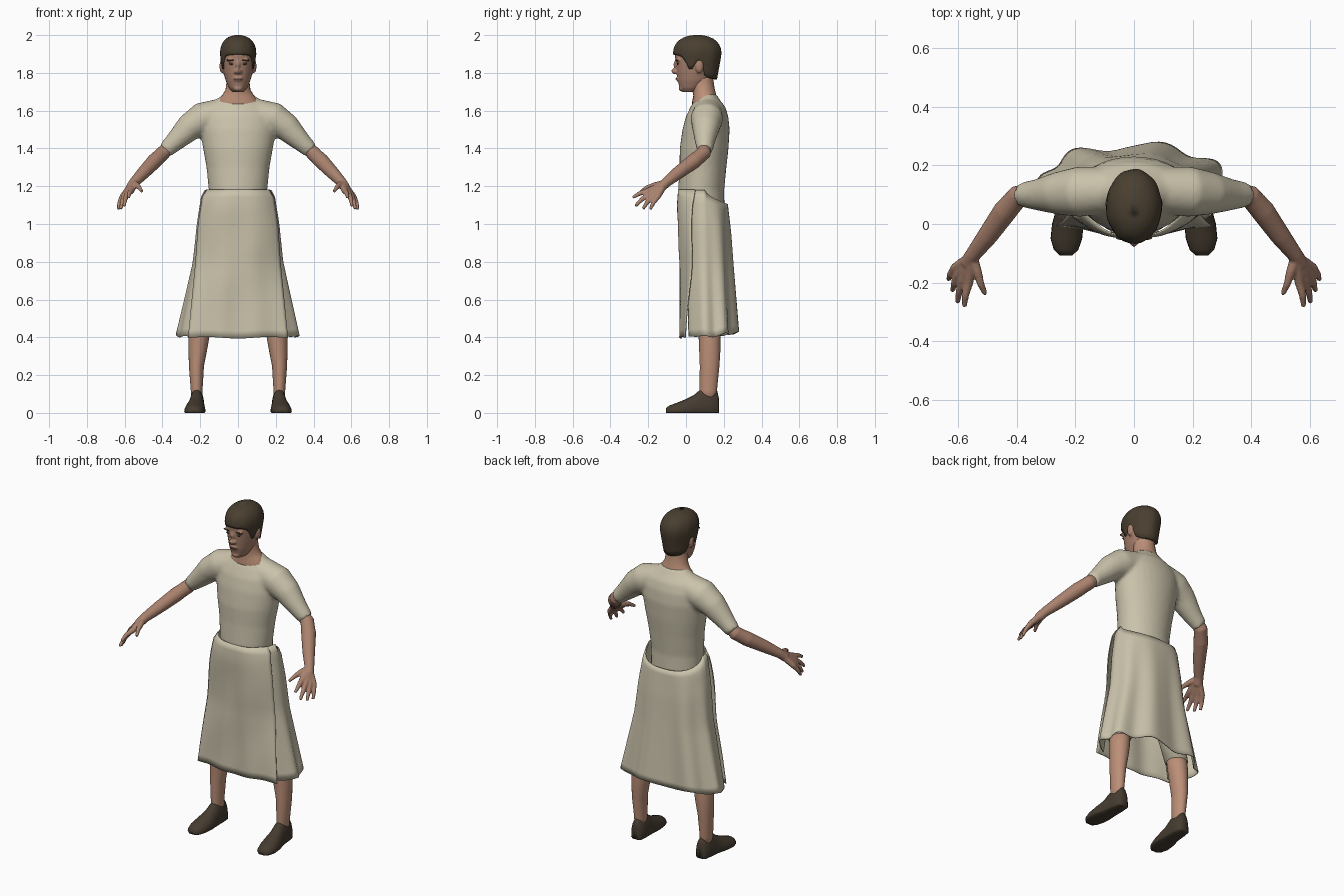
import bpy, bmesh, math
from mathutils import Vector

if "Cube" in bpy.data.objects:
    bpy.data.objects.remove(bpy.data.objects["Cube"])

TAU = 2 * math.pi


def material(name, rgb):
    m = bpy.data.materials.new(name)
    m.diffuse_color = (*rgb, 1)
    m.use_nodes = True
    m.node_tree.nodes["Principled BSDF"].inputs["Base Color"].default_value = m.diffuse_color
    return m


CLOTH = material("cream_cloth", (0.59, 0.54, 0.405))
SKIN = material("skin", (0.50, 0.275, 0.185))
TAN = material("tanned_skin", (0.40, 0.222, 0.155))
HAIR = material("dark_hair", (0.068, 0.05, 0.03))
LEATHER = material("shoe_leather", (0.06, 0.045, 0.03))
LIPS = material("lips", (0.22, 0.09, 0.065))


def interp(table, t):
    """Linear lookup in a list of (key, value) with rising keys."""
    for (a, p), (b, q) in zip(table, table[1:]):
        if t <= b:
            return p + (q - p) * max(0, (t - a) / (b - a))
    return table[-1][1]


def finish(name, bm, mat, mirror=False, voxel=0, smooth=0, thick=0, subdiv=0):
    bmesh.ops.recalc_face_normals(bm, faces=bm.faces)
    me = bpy.data.meshes.new(name)
    bm.to_mesh(me)
    bm.free()
    me.materials.append(mat)
    me.shade_smooth()
    ob = bpy.data.objects.new(name, me)
    bpy.context.collection.objects.link(ob)
    if voxel:
        r = ob.modifiers.new("blend", 'REMESH')
        r.mode, r.voxel_size, r.use_smooth_shade = 'VOXEL', voxel, True
    if smooth:
        s = ob.modifiers.new("soften", 'SMOOTH')
        s.factor, s.iterations = 0.5, smooth
    if subdiv:
        ob.modifiers.new("round", 'SUBSURF').levels = subdiv
    if thick:
        ob.modifiers.new("thickness", 'SOLIDIFY').thickness = thick
    if mirror:
        ob.modifiers.new("mirror", 'MIRROR').use_mirror_merge = False
    return ob


def bridge(bm, rings, closed=True, caps=True):
    """Skin a list of point rings."""
    vs = [[bm.verts.new(p) for p in ring] for ring in rings]
    n = len(vs[0])
    for r, s in zip(vs, vs[1:]):
        for i in range(n if closed else n - 1):
            j = (i + 1) % n
            bm.faces.new((r[i], r[j], s[j], s[i]))
    if caps:
        bm.faces.new(vs[0])
        bm.faces.new(vs[-1])


def column(bm, rows, n=24):
    """Stacked ellipses, rows of (z, cx, cy, rx, ry)."""
    bridge(bm, [[(cx + rx * math.cos(TAU * i / n), cy + ry * math.sin(TAU * i / n), z)
                 for i in range(n)] for z, cx, cy, rx, ry in rows])


def tube(bm, pts, n=14):
    """Round limb through points (x, y, z, radius)."""
    c = [Vector(p[:3]) for p in pts]
    rings = []
    for k, p in enumerate(pts):
        q = (c[min(k + 1, len(c) - 1)] - c[max(k - 1, 0)]).to_track_quat('Z', 'Y')
        rings.append([c[k] + q @ Vector((p[3] * math.cos(TAU * i / n),
                                         p[3] * math.sin(TAU * i / n), 0)) for i in range(n)])
    bridge(bm, rings)


def ball(bm, centre, size):
    vs = bmesh.ops.create_uvsphere(bm, u_segments=14, v_segments=8, radius=1)["verts"]
    for v in vs:
        v.co = Vector([c + s * k for c, s, k in zip(centre, size, v.co)])


# Shirt: torso and sleeves blended together
bm = bmesh.new()
column(bm, [(1.04, 0, .09, .15, .115), (1.18, 0, .08, .155, .122), (1.30, 0, .09, .167, .124),
            (1.40, 0, .096, .185, .129), (1.50, 0, .106, .20, .125), (1.57, 0, .112, .20, .112),
            (1.62, 0, .116, .165, .092), (1.66, 0, .112, .115, .065), (1.688, 0, .11, .075, .05)], 32)
for s in (-1, 1):
    tube(bm, [(s * x, y, z, r) for x, y, z, r in
              [(.09, .115, 1.585, .08), (.19, .11, 1.558, .086), (.26, .105, 1.51, .073),
               (.33, .10, 1.44, .054), (.386, .10, 1.388, .041)]], 20)
finish("shirt", bm, CLOTH, voxel=0.011, smooth=4)

# Neck with flared base
bm = bmesh.new()
column(bm, [(1.60, 0, .105, .11, .072), (1.65, 0, .10, .112, .067), (1.68, 0, .10, .085, .061),
            (1.71, 0, .093, .066, .06), (1.76, 0, .085, .06, .06), (1.82, 0, .085, .058, .06)])
finish("neck", bm, SKIN)

# Head with nose, ears and chin
bm = bmesh.new()
column(bm, [(1.698, 0, .02, .028, .036), (1.72, 0, .028, .048, .062), (1.76, 0, .045, .066, .09),
            (1.80, 0, .055, .077, .105), (1.85, 0, .06, .085, .115), (1.90, 0, .06, .087, .12),
            (1.95, 0, .062, .075, .105), (1.98, 0, .065, .04, .06)])
tube(bm, [(0, -.046, 1.875, .009), (0, -.058, 1.84, .011), (0, -.066, 1.812, .014),
          (0, -.056, 1.797, .012)], 10)
ball(bm, (0, -.044, 1.768), (.026, .010, .011))
ball(bm, (0, -.022, 1.718), (.026, .018, .016))
for s in (-1, 1):
    ball(bm, (s * .086, .07, 1.835), (.012, .022, .036))
    ball(bm, (s * .012, -.054, 1.805), (.010, .012, .009))
    ball(bm, (s * .035, -.043, 1.868), (.028, .010, .009))
finish("head", bm, TAN, voxel=0.006, smooth=2)

# Brows, eyes and mouth
for name, mat, centre, size in [("brow", HAIR, (.037, -.047, 1.867), (.025, .008, .0055)),
                                ("eye", HAIR, (.034, -.044, 1.848), (.014, .005, .0055))]:
    bm = bmesh.new()
    ball(bm, centre, size)
    finish(name, bm, mat, mirror=True)
bm = bmesh.new()
ball(bm, (0, -.049, 1.768), (.023, .007, .004))
finish("mouth", bm, LIPS)

# Hair cap: hairline height depends on the angle from the front
HAIRLINE = [(0, 1.898), (.75, 1.892), (1.0, 1.87), (1.15, 1.82), (1.38, 1.82), (1.5, 1.865),
            (1.75, 1.86), (1.95, 1.79), (2.3, 1.772), (3.15, 1.765)]


def hair_point(a, v, inset=1):
    low = interp(HAIRLINE, min(a, TAU - a))
    z = low + (2.0 - low) * math.sin(v * math.pi / 2)
    if z > 1.9:
        s = max(0.02, 1 - ((z - 1.9) / .1) ** 2.3) ** (1 / 2.3)
    else:
        s = 1 - .18 * (1.9 - z) / .13
    s *= inset * (1 + .012 * math.sin(9 * a) * math.sin(5 * v))
    return (.096 * s * math.sin(a), .06 - .128 * s * math.cos(a), z)


bm = bmesh.new()
angles = [TAU * i / 48 for i in range(48)]
bridge(bm, [[hair_point(a, 0, .86) for a in angles]] +
       [[hair_point(a, k / 12) for a in angles] for k in range(13)])
finish("hair", bm, HAIR)

# Forearms and hands
bm = bmesh.new()
tube(bm, [(.35, .10, 1.42, .034), (.395, .095, 1.378, .039), (.44, .045, 1.335, .041),
          (.50, -.04, 1.272, .035), (.55, -.105, 1.22, .027), (.57, -.135, 1.19, .026)])
FINGERS = [((.565, -.20, 1.175), (.580, -.283, 1.14)), ((.585, -.192, 1.16), (.603, -.268, 1.095)),
           ((.600, -.173, 1.15), (.620, -.228, 1.08)), ((.612, -.15, 1.145), (.634, -.19, 1.078)),
           ((.535, -.165, 1.205), (.508, -.24, 1.172))]
for knuckle, tip in FINGERS:
    k, t = Vector(knuckle), Vector(tip)
    m = k.lerp(t, .55) + Vector((.003, 0, .006))
    tube(bm, [(.555, -.115, 1.212, .022), (*k, .0165), (*m, .0125), (*t, .0085)], 10)
finish("forearm_and_hand", bm, TAN, mirror=True, voxel=0.0055, smooth=2)

# Legs, with cloth thighs under the skirt
bm = bmesh.new()
column(bm, [(.05, .217, .12, .03, .04), (.12, .219, .118, .031, .046), (.25, .22, .125, .04, .052),
            (.33, .213, .126, .049, .056), (.40, .207, .125, .055, .058), (.5, .2, .12, .056, .06)])
finish("lower_leg", bm, SKIN, mirror=True)
bm = bmesh.new()
column(bm, [(.45, .202, .12, .061, .066), (.7, .15, .105, .075, .085), (1.06, .08, .095, .075, .10)])
finish("thigh", bm, CLOTH, mirror=True)

# Shoes: flat-bottomed arches along the foot, rows of (y, cx, half width, height)
bm = bmesh.new()
rings = []
for y, cx, w, h in [(.175, .215, .022, .07), (.165, .216, .034, .112), (.12, .217, .04, .127),
                    (.075, .219, .042, .118), (.04, .222, .047, .088), (0, .226, .054, .068),
                    (-.05, .231, .054, .048), (-.088, .232, .042, .034), (-.107, .232, .022, .02)]:
    arch = [(cx + w * math.cos(math.pi * i / 12), y, .005 + h * math.sin(math.pi * i / 12) ** .85)
            for i in range(13)]
    rings.append(arch + [(cx - w * .9, y, 0), (cx, y, 0), (cx + w * .9, y, 0)])
bridge(bm, rings)
finish("shoe", bm, LEATHER, mirror=True)

# Back skirt: wraps round the sides and back, folds deepen to the hem
WIDTH = [(0, .178), (.04, .195), (.23, .218), (.49, .238), (1, .322)]
DEPTH = [(0, .122), (.23, .132), (.5, .136), (1, .146)]


def back_point(a, v):
    fold = math.cos(8 * (a - math.pi + .2))
    fade = min(1, max(0, -math.cos(a) + .75))
    k = 1 + .11 * fade * v ** .8 * fold
    x = interp(WIDTH, v) * math.copysign(abs(math.sin(a)) ** .8, math.sin(a))
    y = interp([(0, .10), (1, .122)], v) - interp(DEPTH, v) * k * math.cos(a)
    top = 1.18 - .075 * max(0, -math.cos(a)) ** .6
    hem = .405 + .018 * max(0, -math.cos(a)) + .008 * fold * fade
    return (x * (1 + (k - 1) * .35), y, top + (hem - top) * v)


bm = bmesh.new()
arc = [.72 + (TAU - 1.44) * i / 80 for i in range(81)]
bridge(bm, [[back_point(a, k / 20) for a in arc] for k in range(21)], closed=False, caps=False)
finish("back_skirt", bm, CLOTH, thick=.005)

# Front skirt panel: gently curved sheet with a few soft wrinkles
FRONT = [(0, .168), (.04, .19), (.23, .212), (.49, .226), (1, .265)]


def front_point(u, v):
    x = interp(FRONT, v) * u
    ripple = .004 * math.sin(9 * v + 3 * u) * math.sin(math.pi * v) + .005 * v * math.cos(9 * u)
    y = interp([(0, -.042), (.12, -.05), (.5, -.03), (1, -.032)], v)
    return (x, y + (.09 - .06 * v) * abs(u) ** 3 + ripple,
            1.182 - .784 * v - .004 * math.cos(5 * u) * v)


bm = bmesh.new()
bridge(bm, [[front_point(i / 16 - 1, k / 20) for i in range(33)] for k in range(21)],
       closed=False, caps=False)
finish("front_skirt", bm, CLOTH, thick=.005)
